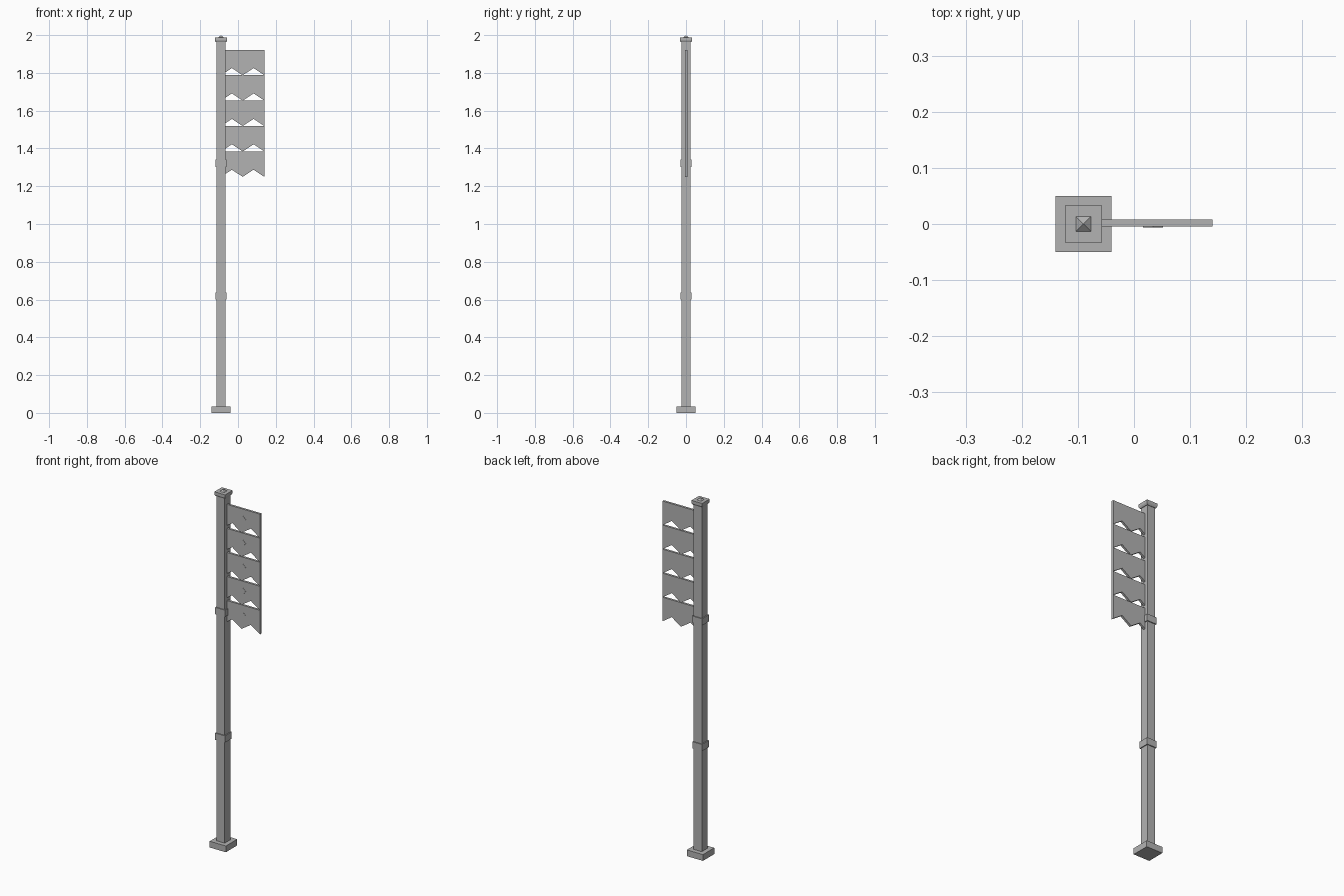
import bpy, bmesh

if "Cube" in bpy.data.objects:
    bpy.data.objects.remove(bpy.data.objects["Cube"])

PX = -0.09  # post centre in x

grey = bpy.data.materials.new("stone_grey")
grey.diffuse_color = (0.45, 0.45, 0.45, 1)
grey.use_nodes = True
grey.node_tree.nodes["Principled BSDF"].inputs["Base Color"].default_value = grey.diffuse_color


def finish(name, bm):
    bmesh.ops.recalc_face_normals(bm, faces=bm.faces)
    me = bpy.data.meshes.new(name)
    bm.to_mesh(me)
    bm.free()
    me.materials.append(grey)
    ob = bpy.data.objects.new(name, me)
    bpy.context.collection.objects.link(ob)
    return ob


def square_block(name, rings):
    """Square section lofted through (half width, z) rings; zero width is a tip."""
    bm = bmesh.new()
    loops = []
    for h, z in rings:
        if h == 0:
            loops.append([bm.verts.new((PX, 0, z))] * 4)
        else:
            loops.append([bm.verts.new((PX + sx * h, sy * h, z))
                          for sx, sy in ((-1, -1), (1, -1), (1, 1), (-1, 1))])
    bm.faces.new(loops[0])
    for a, b in zip(loops, loops[1:]):
        for i in range(4):
            j = (i + 1) % 4
            quad = [a[i], a[j], b[j]] + ([b[i]] if b[i] is not b[j] else [])
            bm.faces.new(quad)
    if rings[-1][0] > 0:
        bm.faces.new(loops[-1])
    return finish(name, bm)


def plate(name, outline, y0, y1):
    """Front-facing outline in x, z extruded through y."""
    bm = bmesh.new()
    face = bm.faces.new([bm.verts.new((x, y0, z)) for x, z in outline])
    ext = bmesh.ops.extrude_face_region(bm, geom=[face])
    moved = [v for v in ext["geom"] if isinstance(v, bmesh.types.BMVert)]
    bmesh.ops.translate(bm, verts=moved, vec=(0, y1 - y0, 0))
    return finish(name, bm)


# Post, foot, collars and cap
square_block("post", [(0.025, 0.0), (0.025, 1.975)])
square_block("base", [(0.05, 0.0), (0.05, 0.035)])
square_block("lower_collar", [(0.03, 0.6), (0.03, 0.638)])
square_block("upper_collar", [(0.03, 1.303), (0.03, 1.341)])
square_block("cap", [(0.028, 1.963), (0.033, 1.972), (0.033, 1.988)])
square_block("finial", [(0.016, 1.986), (0.0, 2.0)])

# Five hanging panels with zigzag lower edges
MID, HALF, STEP, NOTCH = 0.025, 0.115, 0.1345, 0.038
for i in range(5):
    top = 1.922 - i * STEP
    low = top - STEP
    plate(f"banner_panel_{i + 1}", [
        (MID - HALF, top), (MID - HALF, low),
        (MID - HALF / 2, low + NOTCH), (MID, low),
        (MID + HALF / 2, low + NOTCH), (MID + HALF, low),
        (MID + HALF, top)], -0.0045, 0.008)
    # small raised diamond mark on the front
    c = top - 0.055
    plate(f"panel_mark_{i + 1}", [
        (0.034 - 0.018, c), (0.034, c - 0.018),
        (0.034 + 0.018, c), (0.034, c + 0.018)], -0.0058, -0.004)
